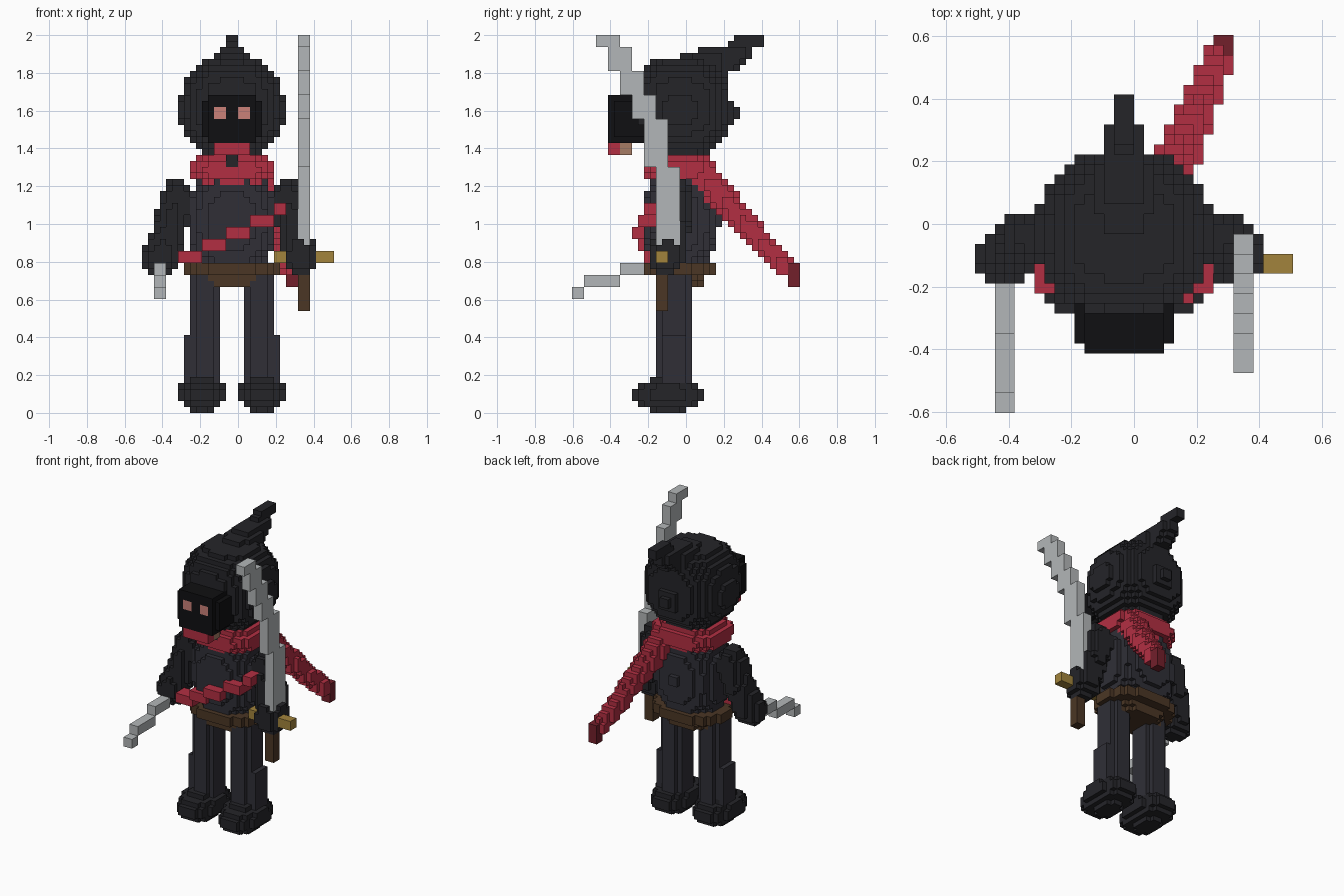
import bpy
import bmesh
from math import floor, ceil
from mathutils import Vector

if "Cube" in bpy.data.objects:
    bpy.data.objects.remove(bpy.data.objects["Cube"])

V = 2 / 63                       # voxel edge; grid is 32 x 38 x 63 cells
OFFSET = Vector((16, 19, 0))
COLOURS = {
    "cloth": (0.018, 0.018, 0.022), "tunic": (0.029, 0.028, 0.037),
    "black": (0.005, 0.005, 0.006), "red": (0.45, 0.028, 0.055),
    "dark_red": (0.17, 0.014, 0.024), "steel": (0.45, 0.47, 0.48),
    "gold": (0.36, 0.23, 0.045), "leather": (0.07, 0.037, 0.018),
    "eye": (0.60, 0.22, 0.19), "skin": (0.38, 0.20, 0.13),
}
cells = {}                       # cell -> part name, later parts paint over
part_colour = {}


def blob(part, colour, c, r, e=2.0):
    """Paint a (super)ellipsoid of cells."""
    part_colour[part] = colour
    spans = [range(floor(c[a] - r[a]), ceil(c[a] + r[a])) for a in range(3)]
    for i in spans[0]:
        for j in spans[1]:
            for k in spans[2]:
                p = (i + .5, j + .5, k + .5)
                if k >= 0 and sum(abs((p[a] - c[a]) / r[a]) ** e for a in range(3)) <= 1:
                    cells[i, j, k] = part


def box(part, colour, x, y, z):
    """Paint a block of cells between grid lines."""
    part_colour[part] = colour
    for i in range(*sorted(x)):
        for j in range(*y):
            for k in range(*z):
                cells[i, j, k] = part


def limb(part, colour, a, b, ra, rb, steps=24):
    """Paint a tapering rod of balls."""
    a, b = Vector(a), Vector(b)
    for s in range(steps + 1):
        t = s / steps
        r = ra + (rb - ra) * t
        blob(part, colour, a.lerp(b, t), (r, r, r))


# Legs, feet and arms, mirrored about x = 15
for side, m, reach in (("left", -1, 12), ("right", 1, 11.4)):
    leg, foot, arm = side + "_leg", side + "_foot", side + "_arm"
    box(leg, "tunic", (15 + m * 2, 15 + m * 7), (15, 19), (3, 23))
    box(leg, "tunic", (15 + m * 3, 15 + m * 6), (14, 20), (3, 23))
    box(leg, "tunic", (15 + m * 3, 15 + m * 8), (15, 19), (3, 13))
    box(leg, "tunic", (15 + m * 2, 15 + m * 4), (15, 19), (19, 23))
    blob(foot, "cloth", (15 + m * 5, 16, 3.1), (4.2, 6.2, 2.9), 2)
    limb(arm, "cloth", (15 + m * 9, 17.5, 36), (15 + m * 10.3, 17, 31), 2.9, 2.8)
    limb(arm, "cloth", (15 + m * 10.3, 17, 31), (15 + m * reach, 15.7, 26), 2.6, 3.05)
    box(arm, "cloth", (15 + m * 9, 15 + m * 11), (17, 19), (37, 39))

# Torso and belt
blob("torso", "tunic", (15, 18, 32), (7.3, 6.3, 9.3), 2.3)
box("torso", "tunic", (14, 16), (24, 25), (31, 33))
blob("belt", "leather", (15, 18, 24), (8.2, 6.3, 1.3), 2.4)
blob("belt", "leather", (15, 18, 22.5), (5.4, 4.2, 1.6), 3)

# Diagonal sash across the chest
for n, depth in enumerate((12, 11, 10, 11, 12)):
    box("sash", "red", (6 + 4 * n, 10 + 4 * n if n < 4 else 24), (depth, 15),
        (25 + 2 * n, 27 + 2 * n))

# Hood with ear bumps and a swept-back point
blob("hood", "cloth", (15, 18.1, 51), (8.4, 8.4, 8.5), 2.5)
blob("hood", "cloth", (15, 18, 50.5), (9.2, 4.5, 4), 3)
limb("hood", "cloth", (15, 18, 53), (15, 23, 58), 6.3, 3.2)
limb("hood", "cloth", (15, 23, 58), (15, 28, 60), 3, 1.9)
box("hood", "cloth", (14, 16), (27, 32), (61, 63))
box("hood", "cloth", (14, 16), (25, 28), (49, 51))
box("hood", "cloth", (13, 17), (25, 27), (48, 52))

# Face, eyes and mask
box("face", "black", (10, 20), (7, 12), (46, 52))
box("face", "black", (11, 19), (6, 12), (45, 53))
for x in (12, 16):
    box("eyes", "eye", (x, x + 2), (6, 7), (49, 51))
box("chin", "skin", (12, 18), (8, 10), (43, 45))
box("mask", "red", (12, 18), (6, 8), (43, 45))

# Scarf with its trailing end
blob("scarf", "red", (15, 18, 40.7), (7.3, 6.3, 2.8), 2.6)
box("scarf_notch", "cloth", (14, 16), (12, 14), (41, 43))
limb("scarf_tail", "red", (18.6, 21.5, 40), (21.8, 29, 31.5), 2.5, 2)
limb("scarf_tail", "red", (21.8, 29, 31.5), (24.6, 36, 24), 2, 1.5)
box("scarf_tail", "red", (24, 26), (34, 37), (23, 25))
box("scarf_tail_end", "dark_red", (24, 26), (36, 38), (21, 25))

# Long sword: stepped curved blade, guard and grip
blade = ((27, 41, 14), (41, 49, 12), (49, 53, 10), (53, 57, 8), (57, 61, 6), (61, 63, 4))
for z0, z1, y in blade:
    box("sword_blade", "steel", (26, 28), (y, y + 4), (z0, z1))
box("sword_guard", "gold", (22, 24), (14, 16), (25, 27))
box("sword_guard", "gold", (29, 32), (14, 16), (25, 27))
box("sword_grip", "leather", (26, 28), (14, 16), (17, 23))

# Short blade in the other hand
for y0, y1, z in ((0, 2, 19), (2, 8, 21), (8, 13, 23)):
    box("short_blade", "steel", (2, 4), (y0, y1), (z, z + 2))

# Turn the exposed cell faces of each part into a mesh
FACES = {
    (1, 0, 0): ((1, 0, 0), (1, 1, 0), (1, 1, 1), (1, 0, 1)),
    (-1, 0, 0): ((0, 0, 0), (0, 0, 1), (0, 1, 1), (0, 1, 0)),
    (0, 1, 0): ((0, 1, 0), (0, 1, 1), (1, 1, 1), (1, 1, 0)),
    (0, -1, 0): ((0, 0, 0), (1, 0, 0), (1, 0, 1), (0, 0, 1)),
    (0, 0, 1): ((0, 0, 1), (1, 0, 1), (1, 1, 1), (0, 1, 1)),
    (0, 0, -1): ((0, 0, 0), (0, 1, 0), (1, 1, 0), (1, 0, 0)),
}
materials = {}
for name, rgb in COLOURS.items():
    materials[name] = bpy.data.materials.new(name)
    materials[name].diffuse_color = (*rgb, 1)

for part, colour in part_colour.items():
    bm = bmesh.new()
    verts = {}
    for cell in [c for c, p in cells.items() if p == part]:
        for n, corners in FACES.items():
            if tuple(a + b for a, b in zip(cell, n)) in cells:
                continue
            loop = []
            for corner in corners:
                g = tuple(a + b for a, b in zip(cell, corner))
                if g not in verts:
                    verts[g] = bm.verts.new((Vector(g) - OFFSET) * V)
                loop.append(verts[g])
            bm.faces.new(loop)
    mesh = bpy.data.meshes.new(part)
    bm.to_mesh(mesh)
    bm.free()
    mesh.materials.append(materials[colour])
    bpy.context.collection.objects.link(bpy.data.objects.new(part, mesh))

for m in bpy.data.materials:
    if m.users and not m.is_grease_pencil:
        m.use_nodes = True
        m.node_tree.nodes["Principled BSDF"].inputs["Base Color"].default_value = m.diffuse_color
